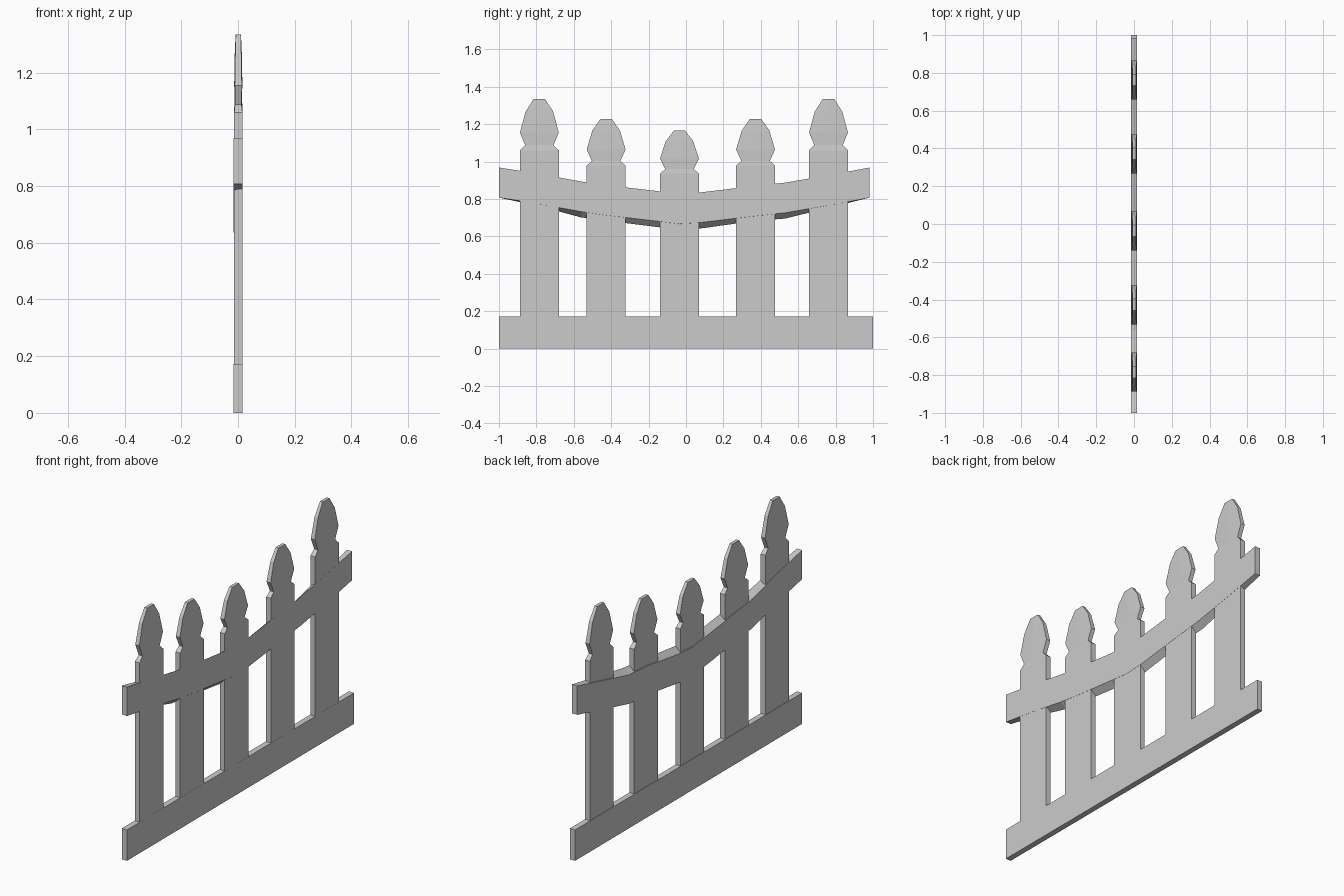
import bpy

if "Cube" in bpy.data.objects:
    bpy.data.objects.remove(bpy.data.objects["Cube"])

FRONT, BACK = 0.0155, -0.0135      # picket faces in x
RAIL_FRONT, RAIL_BACK = 0.016, -0.0165


def make(name, rings):
    """Skin a list of equal-sized closed rings and cap both ends."""
    n = len(rings[0])
    verts = [v for r in rings for v in r]
    faces = [tuple(range(n))[::-1],
             tuple((len(rings) - 1) * n + i for i in range(n))]
    for k in range(len(rings) - 1):
        for i in range(n):
            j = (i + 1) % n
            faces.append((k * n + i, k * n + j, (k + 1) * n + j, (k + 1) * n + i))
    mesh = bpy.data.meshes.new(name)
    mesh.from_pydata(verts, [], faces)
    obj = bpy.data.objects.new(name, mesh)
    bpy.context.collection.objects.link(obj)
    # consistent outward normals
    import bmesh
    bm = bmesh.new()
    bm.from_mesh(mesh)
    bmesh.ops.recalc_face_normals(bm, faces=bm.faces)
    bm.to_mesh(mesh)
    bm.free()
    return obj


# Picket head: fraction of head height, half width, inset at middle, inset at edge
HEAD = [(0.00, 0.104, 0.000, 0.000),
        (0.10, 0.076, 0.003, 0.003),
        (0.345, 0.104, 0.000, 0.002),
        (0.75, 0.074, 0.002, 0.004),
        (1.00, 0.030, 0.005, 0.006)]


def picket(name, y, top, head):
    def ring(z, w, mid, edge):
        return [(FRONT - edge, y - w, z), (FRONT - mid, y, z), (FRONT - edge, y + w, z),
                (BACK + edge, y + w, z), (BACK + mid, y, z), (BACK + edge, y - w, z)]
    rings = [ring(0.02, 0.104, 0, 0)]
    rings += [ring(top - head + f * head, w, m, e) for f, w, m, e in HEAD]
    make(name, rings)


# Five pickets, lowest in the middle
for i, (y, top, head) in enumerate([(-0.784, 1.335, 0.275), (-0.427, 1.228, 0.250),
                                    (-0.035, 1.165, 0.229), (0.372, 1.228, 0.250),
                                    (0.762, 1.335, 0.275)]):
    picket(f"picket_{i + 1}", y, top, head)

# Straight bottom rail
make("bottom_rail", [[(RAIL_BACK, y, 0), (RAIL_FRONT, y, 0),
                      (RAIL_FRONT, y, 0.172), (RAIL_BACK, y, 0.172)] for y in (-1, 1)])

# Sagging top rail: y, top height, extra sag of the back face
SAG = [(-1.0, 0.968, 0.0), (-0.784, 0.934, 0.012), (-0.56, 0.893, 0.031),
       (-0.427, 0.874, 0.029), (-0.035, 0.828, 0.032), (0.07, 0.834, 0.032),
       (0.372, 0.870, 0.026), (0.53, 0.887, 0.031), (0.762, 0.927, 0.014), (0.982, 0.968, 0.0)]
make("top_rail", [[(RAIL_BACK, y, z - 0.161 - s), (RAIL_FRONT, y, z - 0.161),
                   (RAIL_FRONT, y, z), (RAIL_BACK, y, z - s)] for y, z, s in SAG])
